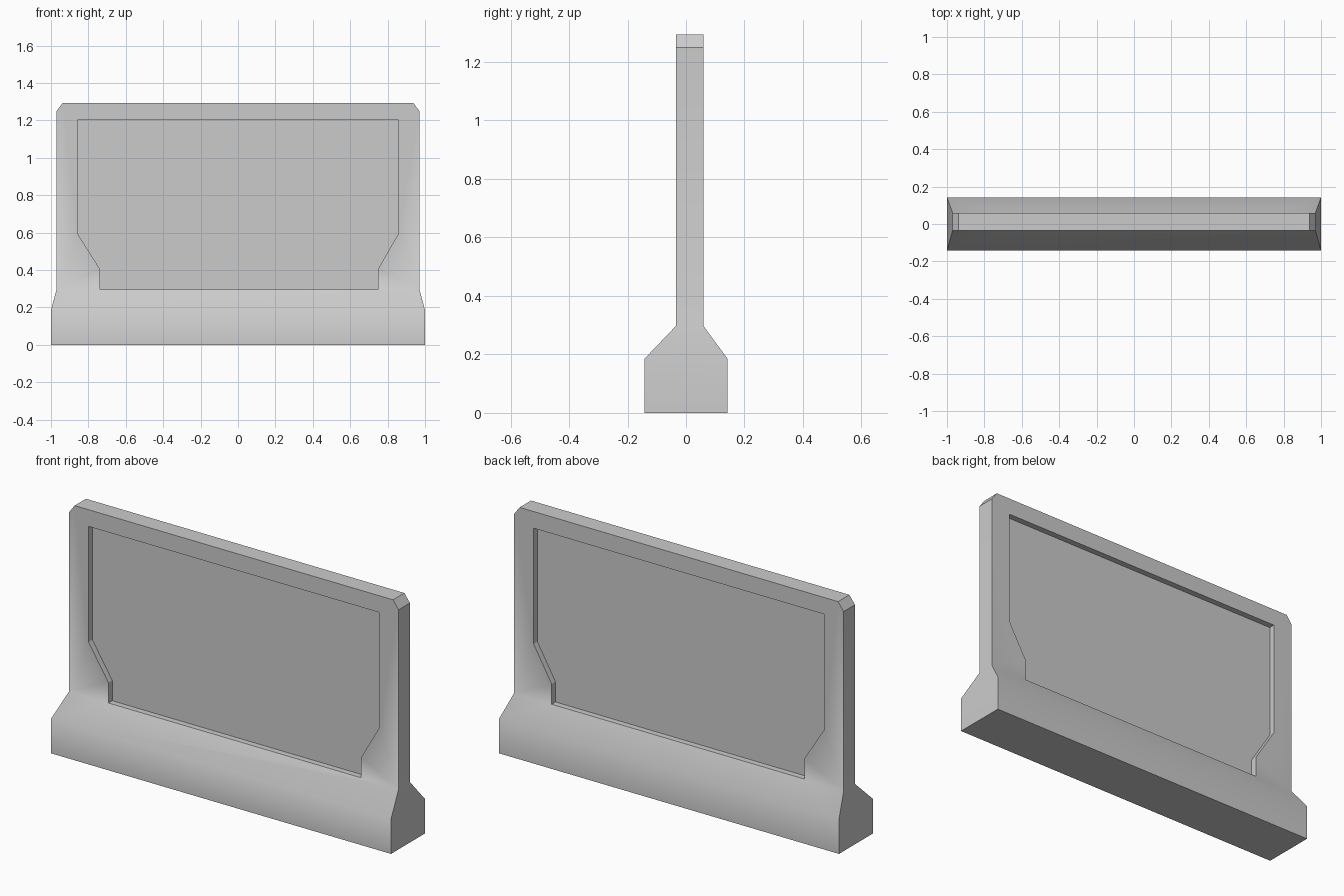
import bpy, bmesh, math

if "Cube" in bpy.data.objects:
    bpy.data.objects.remove(bpy.data.objects["Cube"])

# Main dimensions
Y_FRONT, Y_BACK, Y_BASE = -0.035, 0.06, 0.142
RECESS = 0.032
Z_BASE, Z_NECK, Z_TOP = 0.185, 0.297, 1.294

# Outer frame outline and recess outline, both (x, z), left foot to right foot
outer = [(-0.97, Z_NECK), (-0.97, 1.25), (-0.937, Z_TOP),
         (0.937, Z_TOP), (0.97, 1.25), (0.97, Z_NECK)]
inner = [(-0.738, Z_NECK), (-0.738, 0.405), (-0.855, 0.59), (-0.855, 1.205),
         (0.855, 1.205), (0.855, 0.59), (0.749, 0.405), (0.749, Z_NECK)]

bm = bmesh.new()


def face(points):
    bm.faces.new([bm.verts.new(p) for p in points])


def at_y(outline, y):
    return [(x, y, z) for x, z in outline]


def strip(a, b):
    for i in range(len(a) - 1):
        face([a[i], a[i + 1], b[i + 1], b[i]])


# Front and back: frame, recess walls, sunken panel, sloped shoulder, base
for y, s in ((Y_FRONT, -1), (Y_BACK, 1)):
    rim = at_y(inner, y)
    panel = at_y(inner, y - s * RECESS)
    face(at_y(outer + inner[::-1], y))
    strip(rim + rim[:1], panel + panel[:1])
    face(panel)
    yb = s * Y_BASE
    # shoulder shares its top edge with the frame feet and the recess ledge
    face([(x, y, Z_NECK) for x in (-0.97, -0.738, 0.749, 0.97)]
         + [(1, yb, Z_BASE), (-1, yb, Z_BASE)])
    face([(-1, yb, Z_BASE), (1, yb, Z_BASE), (1, yb, 0), (-1, yb, 0)])

# Outer rim with clipped top corners, base ends and underside
sides = [(-1, 0), (-1, Z_BASE)]
ends_f = at_y(sides, -Y_BASE) + at_y(outer, Y_FRONT) + at_y([(1, Z_BASE), (1, 0)], -Y_BASE)
ends_b = at_y(sides, Y_BASE) + at_y(outer, Y_BACK) + at_y([(1, Z_BASE), (1, 0)], Y_BASE)
strip(ends_f + ends_f[:1], ends_b + ends_b[:1])

bmesh.ops.remove_doubles(bm, verts=bm.verts, dist=0.0005)
bmesh.ops.recalc_face_normals(bm, faces=bm.faces)

# Smooth only the shoulder bends; keep clipped corners and recess crisp
for f in bm.faces:
    f.smooth = True
for e in bm.edges:
    mid = (e.verts[0].co + e.verts[1].co) / 2
    e.smooth = e.calc_face_angle(math.pi) < math.radians(46) and mid.z < 0.3

mesh = bpy.data.meshes.new("barrier_wall")
bm.to_mesh(mesh)
bm.free()
obj = bpy.data.objects.new("barrier_wall", mesh)
bpy.context.collection.objects.link(obj)
